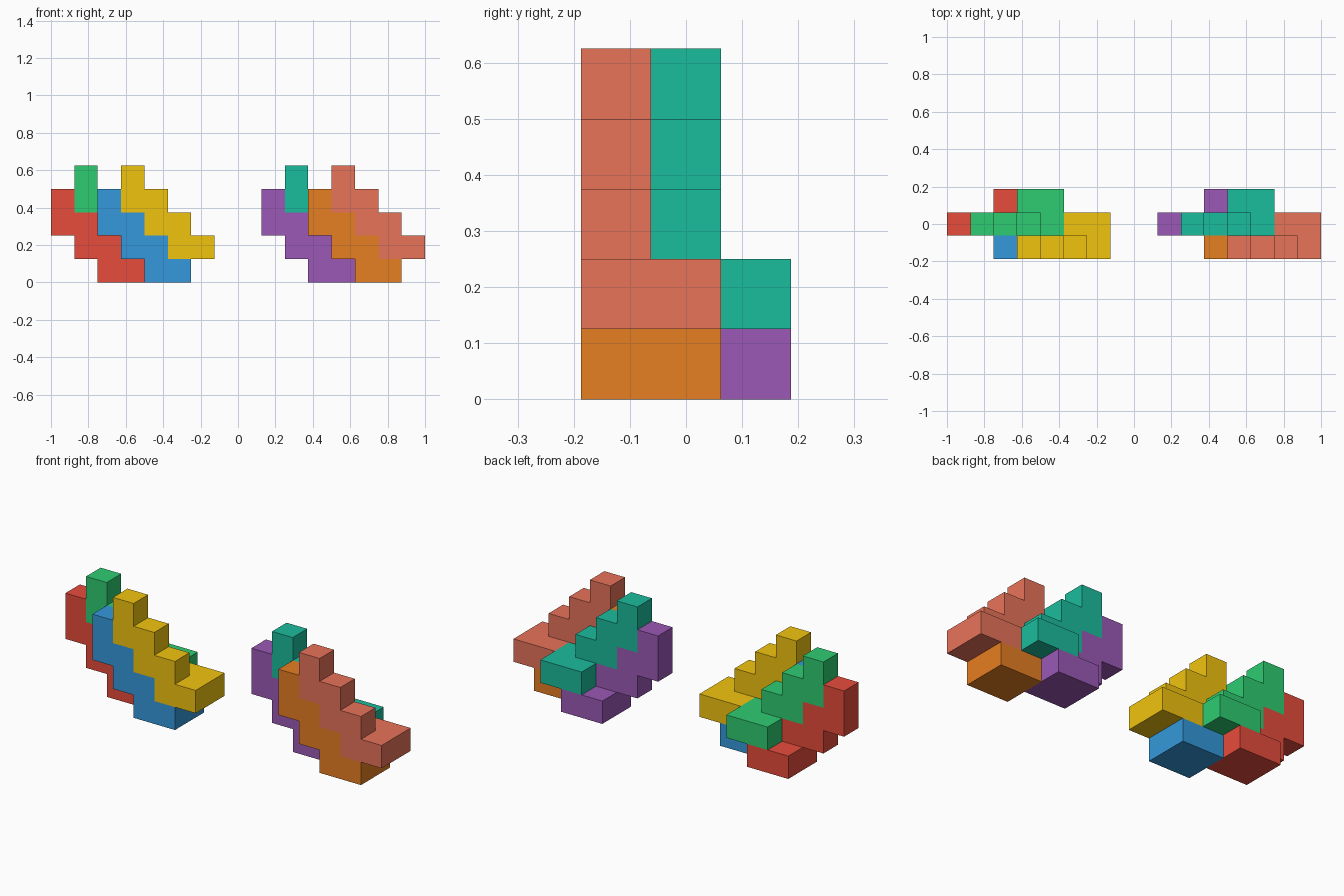
import bpy, bmesh
from mathutils import Color, Vector

if "Cube" in bpy.data.objects:
    bpy.data.objects.remove(bpy.data.objects["Cube"])

U = 0.125  # cube edge
# Stair-shaped piece with a foot two cubes deep (x, y, z cells)
CELLS = {(0, 0, 3), (0, 0, 2), (1, 0, 2), (1, 0, 1), (2, 0, 1),
         (2, 0, 0), (3, 0, 0), (2, 1, 0), (3, 1, 0)}


def stair_piece(name, offset, rgb):
    bm = bmesh.new()
    # Outer cube faces only
    for c in CELLS:
        for axis in range(3):
            for side in (0, 1):
                n = list(c)
                n[axis] += 2 * side - 1
                if tuple(n) in CELLS:
                    continue
                a, b = (axis + 1) % 3, (axis + 2) % 3
                loop = [(0, 0), (1, 0), (1, 1), (0, 1)]
                verts = []
                for u, v in loop if side else reversed(loop):
                    p = Vector(c)
                    p[axis] += side
                    p[a] += u
                    p[b] += v
                    verts.append(bm.verts.new(p * U))
                bm.faces.new(verts)
    bmesh.ops.remove_doubles(bm, verts=bm.verts, dist=1e-4)
    # Merge coplanar faces into clean stair outlines
    bmesh.ops.dissolve_limit(bm, angle_limit=0.01, verts=bm.verts, edges=bm.edges)
    mesh = bpy.data.meshes.new(name)
    bm.to_mesh(mesh)
    bm.free()
    mat = bpy.data.materials.new(name + "_color")
    linear = Color([v / 255 for v in rgb]).from_srgb_to_scene_linear()
    mat.diffuse_color = (*linear, 1)
    mat.use_nodes = True
    mat.node_tree.nodes["Principled BSDF"].inputs["Base Color"].default_value = mat.diffuse_color
    mesh.materials.append(mat)
    obj = bpy.data.objects.new(name, mesh)
    obj.location = Vector((-1, -1.5 * U, 0)) + Vector(offset) * U
    bpy.context.collection.objects.link(obj)


# Nesting positions in one group, and the colours of the two groups
SLOTS = [("back_lower", (0, 1, 0)), ("front_lower", (2, 0, 0)),
         ("back_upper", (1, 1, 1)), ("front_upper", (3, 0, 1))]
GROUPS = [("left", 0, [(231, 76, 60), (52, 152, 219),
                       (46, 204, 113), (241, 196, 15)]),
          ("right", 9, [(155, 89, 182), (230, 126, 34),
                        (26, 188, 156), (232, 115, 90)])]

for group, shift, colors in GROUPS:
    for (slot, (x, y, z)), rgb in zip(SLOTS, colors):
        stair_piece(f"{group}_{slot}_stair", (x + shift, y, z), rgb)
